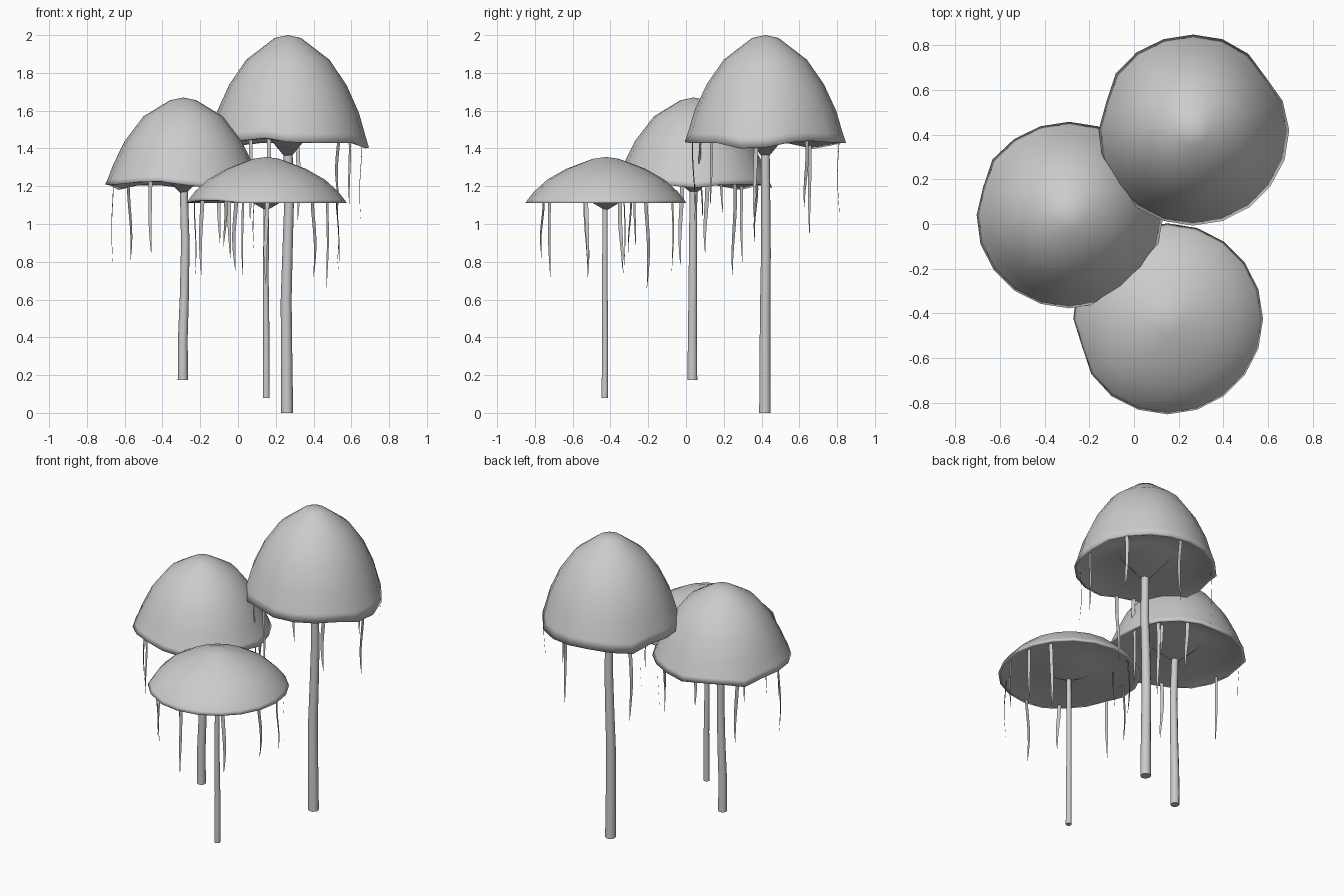
import bpy, bmesh, random
from math import sin, cos, pi, radians, exp
from mathutils import Vector

random.seed(4)
SIDES = 20

cube = bpy.data.objects.get("Cube")
if cube:
    bpy.data.objects.remove(cube)

grey = bpy.data.materials.new("soft_grey")
grey.use_nodes = True
grey.diffuse_color = (0.6, 0.6, 0.6, 1)
grey.node_tree.nodes["Principled BSDF"].inputs["Base Color"].default_value = (0.6, 0.6, 0.6, 1)


def finish(bm, name, recalc=True):
    if recalc:
        bmesh.ops.recalc_face_normals(bm, faces=bm.faces)
    mesh = bpy.data.meshes.new(name)
    bm.to_mesh(mesh)
    bm.free()
    mesh.materials.append(grey)
    obj = bpy.data.objects.new(name, mesh)
    bpy.context.collection.objects.link(obj)


def bridge(bm, a, b):
    n = len(a)
    for i in range(n):
        bm.faces.new((a[i], a[(i + 1) % n], b[(i + 1) % n], b[i])).smooth = True


def fan(bm, ring, point):
    centre = bm.verts.new(point)
    for i in range(len(ring)):
        bm.faces.new((centre, ring[i], ring[(i + 1) % len(ring)])).smooth = True


def bump(angle, centre):
    d = (angle - centre + 180) % 360 - 180
    return exp(-(d / 15) ** 2)


# Cap: lathed outer shell, thin rim, shallow hollow underside with a cone down to the stem
# waves: (angle, outward shift, upward shift) of the uneven rim
def make_cap(name, x, y, outer, inner, waves):
    bm = bmesh.new()
    rim_r = outer[-1][0]
    rings = []
    for r, z in outer[1:] + inner[:-1]:
        weight = (r / rim_r) ** 6
        ring = []
        for i in range(SIDES):
            deg = 360 * i / SIDES
            dr = sum(w[1] * bump(deg, w[0]) for w in waves) * weight
            dz = sum(w[2] * bump(deg, w[0]) for w in waves) * weight
            a = radians(deg)
            ring.append(bm.verts.new((x + (r + dr) * cos(a), y + (r + dr) * sin(a), z + dz)))
        rings.append(ring)
    for a, b in zip(rings, rings[1:]):
        bridge(bm, a, b)
    fan(bm, rings[0], (x, y, outer[0][1]))
    fan(bm, rings[-1], (x, y, inner[-1][1]))
    finish(bm, name)


# Stem: tapered tube through a slightly wandering path
def make_stem(name, path, r0, r1, sides=10):
    bm = bmesh.new()
    rings = []
    for k, p in enumerate(path):
        r = r0 + (r1 - r0) * k / (len(path) - 1)
        rings.append([bm.verts.new(Vector(p) + Vector((r * cos(2 * pi * i / sides), r * sin(2 * pi * i / sides), 0)))
                      for i in range(sides)])
    for a, b in zip(rings, rings[1:]):
        bridge(bm, a, b)
    bm.faces.new(rings[0])
    bm.faces.new(rings[-1])
    finish(bm, name)


# Tendrils: flat tapering ribbons hung just inside the rim, set along it
def make_tendrils(name, x, y, r, top, hairs):
    bm = bmesh.new()
    steps = 7
    for deg, end in hairs:
        a = radians(deg)
        out = Vector((cos(a), sin(a), 0))
        side = Vector((-sin(a), cos(a), 0))
        phase = random.uniform(0, 2 * pi)
        rows = []
        for k in range(steps + 1):
            t = k / steps
            p = Vector((x, y, top + (end - top) * t)) + out * (r + 0.006 * sin(phase + 5 * t))
            p += side * 0.006 * sin(phase + 4 * t)
            w = 0.01 * (1 - t ** 3) + 0.001
            rows.append((bm.verts.new(p - side * w), bm.verts.new(p + side * w)))
        for (p, q), (s, u) in zip(rows, rows[1:]):
            bm.faces.new((q, p, s, u)).smooth = True
    finish(bm, name, recalc=False)


# Tall mushroom at the back
make_cap("tall_cap", 0.264, 0.42,
         [(0, 2.0), (0.07, 1.985), (0.22, 1.87), (0.31, 1.74), (0.375, 1.6), (0.41, 1.48), (0.427, 1.43)],
         [(0.405, 1.432), (0.16, 1.53), (0, 1.335)],
         [(350, 0.005, -0.04), (140, 0.006, -0.035), (36, -0.025, 0.01), (162, -0.02, 0), (248, 0, 0.03)])
make_stem("tall_stem", [(0.26, 0.418, 0), (0.257, 0.418, 0.3), (0.255, 0.42, 0.6), (0.262, 0.423, 0.85),
                        (0.27, 0.422, 1.1), (0.265, 0.42, 1.39)], 0.032, 0.024)
make_tendrils("tall_tendrils", 0.262, 0.42, 0.392, 1.45,
              [(352, 1.02), (33, 1.09), (313, 1.1), (255, 1.0), (240, 1.02), (82, 1.02), (143, 0.94), (215, 1.06)])

# Middle mushroom on the right
make_cap("middle_cap", -0.29, 0.04,
         [(0, 1.67), (0.07, 1.655), (0.21, 1.57), (0.31, 1.44), (0.37, 1.32), (0.402, 1.24), (0.417, 1.21)],
         [(0.395, 1.212), (0.17, 1.31), (0, 1.15)],
         [(0, 0.005, -0.02), (144, 0.01, -0.03), (162, -0.015, 0), (90, 0, -0.02), (245, 0, 0.02), (290, 0, -0.02)])
make_stem("middle_stem", [(-0.292, 0.034, 0.175), (-0.292, 0.034, 0.4), (-0.284, 0.036, 0.62),
                          (-0.279, 0.037, 0.9), (-0.287, 0.04, 1.19)], 0.027, 0.021)
make_tendrils("middle_tendrils", -0.29, 0.04, 0.38, 1.23,
              [(190, 0.78), (138, 0.8), (243, 0.85), (285, 0.73), (60, 0.9), (34, 0.73), (10, 0.85), (305, 0.88)])

# Low mushroom at the front
make_cap("low_cap", 0.15, -0.424,
         [(0, 1.355), (0.07, 1.345), (0.21, 1.292), (0.31, 1.235), (0.38, 1.172), (0.413, 1.13), (0.427, 1.11)],
         [(0.405, 1.111), (0.16, 1.165), (0, 1.07)],
         [(198, -0.025, 0.01), (225, 0, 0.02)])
make_stem("low_stem", [(0.15, -0.43, 0.08), (0.15, -0.428, 0.4), (0.147, -0.43, 0.7),
                       (0.15, -0.428, 1.09)], 0.018, 0.014)
make_tendrils("low_tendrils", 0.15, -0.424, 0.39, 1.125,
              [(34, 0.66), (310, 0.72), (345, 0.78), (195, 0.72), (270, 0.68), (12, 0.76), (240, 0.82), (115, 0.75)])
